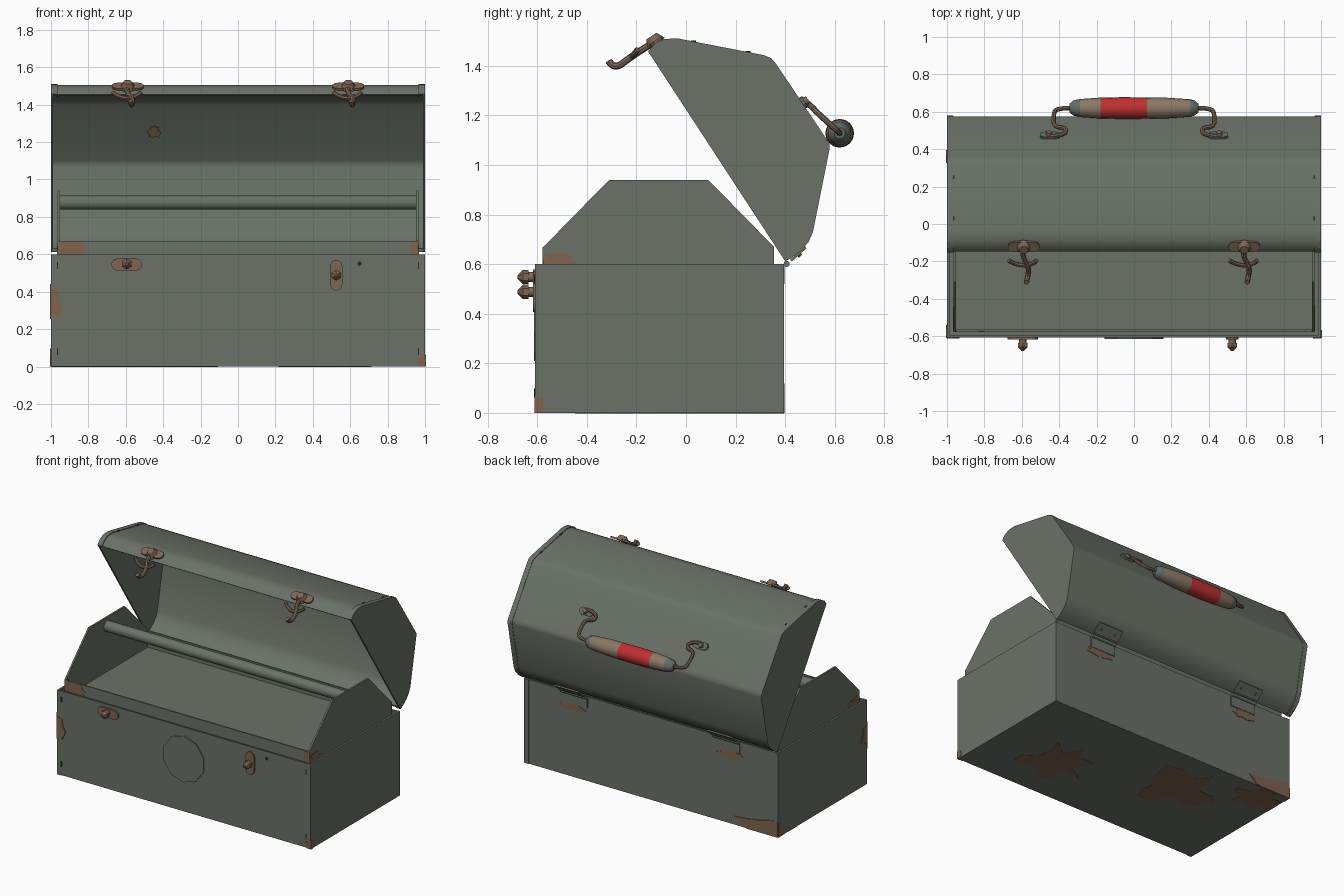
import bpy, bmesh, math, random
from mathutils import Vector, Matrix

if "Cube" in bpy.data.objects:
    bpy.data.objects.remove(bpy.data.objects["Cube"])

random.seed(4)
X, Y, Z = Vector((1, 0, 0)), Vector((0, 1, 0)), Vector((0, 0, 1))


def material(name, rgb):
    m = bpy.data.materials.new(name)
    m.diffuse_color = (*rgb, 1)
    m.use_nodes = True
    m.node_tree.nodes["Principled BSDF"].inputs["Base Color"].default_value = m.diffuse_color
    return m


GREEN = material("green_paint", (0.145, 0.168, 0.138))
RUST = material("rust", (0.215, 0.125, 0.075))
BRONZE = material("bronze_hardware", (0.21, 0.13, 0.088))
WOOD = material("worn_grip", (0.26, 0.19, 0.135))
RED = material("red_grip", (0.52, 0.03, 0.03))
CAP = material("grey_green_caps", (0.12, 0.155, 0.14))
DARK = material("dark_slots", (0.02, 0.022, 0.02))


def finish(name, bm, mats, smooth=None):
    bmesh.ops.remove_doubles(bm, verts=bm.verts, dist=1e-5)
    bmesh.ops.recalc_face_normals(bm, faces=bm.faces)
    me = bpy.data.meshes.new(name)
    bm.to_mesh(me)
    bm.free()
    for m in mats if isinstance(mats, list) else [mats]:
        me.materials.append(m)
    if smooth:
        me.shade_smooth()
        me.set_sharp_from_angle(angle=math.radians(smooth))
    ob = bpy.data.objects.new(name, me)
    bpy.context.collection.objects.link(ob)
    return ob


def frame(o, u, v):
    u, v = Vector(u).normalized(), Vector(v).normalized()
    m = Matrix((u, v, u.cross(v))).transposed().to_4x4()
    m.translation = Vector(o)
    return m


def solid(name, pts, depth, mat, fr):
    """Flat outline in the frame's plane, extruded along its normal."""
    bm = bmesh.new()
    a = [bm.verts.new(fr @ Vector((p[0], p[1], 0))) for p in pts]
    b = [bm.verts.new(fr @ Vector((p[0], p[1], depth))) for p in pts]
    bm.faces.new(a[::-1])
    bm.faces.new(b)
    for i in range(len(a)):
        j = (i + 1) % len(a)
        bm.faces.new((a[i], a[j], b[j], b[i]))
    return finish(name, bm, mat)


def box(name, x, y, z, mat=GREEN):
    pts = [(x[0], y[0]), (x[1], y[0]), (x[1], y[1]), (x[0], y[1])]
    return solid(name, pts, z[1] - z[0], mat, frame((0, 0, z[0]), X, Y))


def sheet(name, prof, k_out, k_in, x0, x1, mat):
    """Open curved shell: a yz profile swept along x."""
    c = sum((Vector(p) for p in prof), Vector((0, 0))) / len(prof)
    bm = bmesh.new()
    rings = []
    for k, x in ((k_out, x0), (k_out, x1), (k_in, x1), (k_in, x0)):
        q = [c + (Vector(p) - c) * k for p in prof]
        rings.append([bm.verts.new((x, p.x, p.y)) for p in q])
    for r in range(4):
        s, t = rings[r], rings[(r + 1) % 4]
        for i in range(len(prof) - 1):
            bm.faces.new((s[i], s[i + 1], t[i + 1], t[i]))
    for e in (0, -1):
        bm.faces.new([r[e] for r in rings])
    return finish(name, bm, mat, 40)


def cyl(name, p0, p1, r0, r1, mat, n=12):
    p0, p1 = Vector(p0), Vector(p1)
    d = p1 - p0
    m = Matrix.Translation((p0 + p1) / 2) @ d.to_track_quat('Z', 'Y').to_matrix().to_4x4()
    bm = bmesh.new()
    bmesh.ops.create_cone(bm, cap_ends=True, segments=n, radius1=r0, radius2=r1, depth=d.length, matrix=m)
    return finish(name, bm, mat, 40)


def tube(name, pts, r, mat):
    """Round wire along a smooth path, made into a mesh."""
    cu = bpy.data.curves.new(name, 'CURVE')
    cu.dimensions, cu.bevel_depth, cu.bevel_resolution = '3D', r, 2
    cu.resolution_u, cu.use_fill_caps = 6, True
    sp = cu.splines.new('NURBS')
    sp.points.add(len(pts) - 1)
    for p, c in zip(sp.points, pts):
        p.co = (*c, 1)
    sp.use_endpoint_u, sp.order_u = True, 3
    tmp = bpy.data.objects.new(name + "_path", cu)
    bpy.context.collection.objects.link(tmp)
    bpy.context.view_layer.update()
    bm = bmesh.new()
    bm.from_mesh(tmp.evaluated_get(bpy.context.evaluated_depsgraph_get()).to_mesh())
    bpy.data.objects.remove(tmp)
    bpy.data.curves.remove(cu)
    return finish(name, bm, mat, 40)


def stadium(w, h, n=5):
    c = w / 2 - h / 2
    a = [-math.pi / 2 + math.pi * i / n for i in range(n + 1)]
    r = [(c + h / 2 * math.cos(t), h / 2 * math.sin(t)) for t in a]
    return r + [(-x, -y) for x, y in r]


def patch(name, fr, u, v, ru, rv, lim=(-1, 1, 0, 0.6), depth=0.004, rough=0.3):
    pts = []
    for i in range(18):
        a, k = math.tau * i / 18, 1 + random.uniform(-rough, rough)
        p = (min(max(u + ru * k * math.cos(a), lim[0]), lim[1]), min(max(v + rv * k * math.sin(a), lim[2]), lim[3]))
        if not pts or (Vector(p) - Vector(pts[-1])).length > 1e-4:
            pts.append(p)
    solid(name, pts, depth, RUST, fr)


# Base box: walls, floor and wrapped end panels
box("base_bottom", (-0.99, 0.99), (-0.605, 0.39), (0, 0.012))
box("base_front", (-0.99, 0.99), (-0.606, -0.594), (0.004, 0.6))
box("base_back", (-0.99, 0.99), (0.379, 0.391), (0.004, 0.6))
for s, side in ((-1, "left"), (1, "right")):
    xs = lambda a, b: tuple(sorted((s * a, s * b)))
    box("base_end_" + side, xs(0.986, 1), (-0.61, 0.395), (0, 0.6))
    box("base_front_flange_" + side, xs(0.965, 0.99), (-0.61, -0.6), (0, 0.6))
    box("base_back_flange_" + side, xs(0.965, 0.99), (0.385, 0.395), (0, 0.6))
    for z in (0.08, 0.54):
        box("weld_slot_" + side, xs(0.963, 0.968), (-0.613, -0.606), (z - 0.018, z + 0.018), DARK)

# Inner tray with shaped ends and a carrying rod
tray = [(-0.575, 0.54), (0.355, 0.54), (0.355, 0.67), (0.09, 0.94), (-0.31, 0.94), (-0.575, 0.67)]
for x in (-0.965, 0.953):
    solid("tray_end", tray, 0.012, GREEN, frame((x, 0, 0), Y, Z))
box("tray_floor", (-0.955, 0.955), (-0.57, 0.35), (0.54, 0.552))
box("tray_front", (-0.955, 0.955), (-0.575, -0.565), (0.54, 0.67))
box("tray_back", (-0.955, 0.955), (0.345, 0.355), (0.54, 0.67))
cyl("tray_rod", (-0.955, -0.11, 0.877), (0.955, -0.11, 0.877), 0.038, 0.038, GREEN, 20)

# Open lid: curved shell, end flanges and flat ends
lid = [(-0.153, 1.458), (-0.13, 1.487), (-0.09, 1.508), (-0.035, 1.511), (0.315, 1.443), (0.345, 1.43),
       (0.362, 1.41), (0.567, 1.105), (0.578, 1.085), (0.579, 1.065), (0.512, 0.73), (0.495, 0.69),
       (0.46, 0.65), (0.42, 0.622), (0.4, 0.612)]
sheet("lid_shell", lid, 0.988, 0.965, -0.99, 0.99, GREEN)
for s, side in ((-1, "left"), (1, "right")):
    x0, x1 = sorted((s * 0.965, s * 0.99))
    sheet("lid_flange_" + side, lid, 1, 0.965, x0, x1, GREEN)
    solid("lid_end_" + side, lid, 0.012, GREEN, frame((0.988 if s > 0 else -1, 0, 0), Y, Z))
    for y, z in ((0.03, 1.496), (0.25, 1.453)):
        box("lid_weld_slot_" + side, (s * 0.964 - 0.003, s * 0.964 + 0.003), (y - 0.01, y + 0.01), (z - 0.01, z + 0.006), DARK)

# Handle: turned grip coloured by its length, wire arms and mounts
prof = [(-0.345, 0.022), (-0.325, 0.04), (-0.29, 0.048), (-0.18, 0.056), (-0.06, 0.058),
        (0.07, 0.057), (0.18, 0.055), (0.3, 0.047), (0.325, 0.04), (0.345, 0.022)]
bm = bmesh.new()
rings = [[bm.verts.new((x, 0.62 + r * math.cos(math.tau * i / 16), 1.128 + r * math.sin(math.tau * i / 16)))
          for i in range(16)] for x, r in prof]
for (xa, _), (xb, _), a, b in zip(prof, prof[1:], rings, rings[1:]):
    mid = (xa + xb) / 2
    for i in range(16):
        f = bm.faces.new((a[i], a[(i + 1) % 16], b[(i + 1) % 16], b[i]))
        f.material_index = 2 if abs(mid) > 0.295 or mid < -0.29 else 1 if -0.18 < mid < 0.07 else 0
for r in (rings[0], rings[-1]):
    bm.faces.new(r).material_index = 2
finish("handle_grip", bm, [WOOD, RED, CAP], 40)
slope = (0, -0.555, 0.832)
for s, side in ((-1, "left"), (1, "right")):
    path = [(0.33, 0.62, 1.128), (0.42, 0.62, 1.13), (0.43, 0.58, 1.165), (0.43, 0.52, 1.22),
            (0.36, 0.515, 1.228), (0.37, 0.475, 1.262), (0.45, 0.468, 1.265)]
    tube("handle_arm_" + side, [(s * x, y, z) for x, y, z in path], 0.012, BRONZE)
    solid("handle_mount_" + side, stadium(0.11, 0.05), 0.014, CAP, frame((s * 0.45, 0.468, 1.248), -X, slope))
    cyl("handle_mount_rivet_" + side, (s * 0.455, 0.47, 1.25), (s * 0.455, 0.492, 1.265), 0.022, 0.014, BRONZE)

# Lid latches: plate, knob, hooked lever and cross bar
for x, side in ((-0.59, "left"), (0.59, "right")):
    solid("latch_plate_" + side, stadium(0.17, 0.06), 0.012, BRONZE, frame((x, -0.118, 1.492), X, (0, 0.85, 0.5)))
    cyl("latch_knob_" + side, (x, -0.12, 1.49), (x, -0.14, 1.52), 0.042, 0.024, BRONZE)
    tube("latch_lever_" + side, [(x, -0.13, 1.495), (x - 0.01, -0.17, 1.47), (x + 0.03, -0.23, 1.43),
                                 (x + 0.02, -0.29, 1.385), (x + 0.015, -0.312, 1.42)], 0.014, BRONZE)
    tube("latch_bar_" + side, [(x - 0.08, -0.195, 1.465), (x - 0.04, -0.22, 1.435), (x + 0.04, -0.22, 1.435),
                               (x + 0.07, -0.195, 1.465)], 0.012, BRONZE)

# Front catches: one lying flat, one turned upright
for x, z, kz, u, v, side in ((-0.595, 0.545, 0.548, X, Z, "left"), (0.525, 0.488, 0.488, Z, -X, "right")):
    solid("catch_plate_" + side, stadium(0.165, 0.065), 0.014, BRONZE, frame((x, -0.604, z), u, v))
    cyl("catch_neck_" + side, (x, -0.61, kz), (x, -0.64, kz), 0.02, 0.02, BRONZE)
    cyl("catch_head_" + side, (x, -0.635, kz), (x, -0.658, kz), 0.029, 0.029, BRONZE, 6)
    cyl("catch_tip_" + side, (x, -0.658, kz), (x, -0.679, kz), 0.029, 0.008, BRONZE, 6)
cyl("screw_hole", (0.65, -0.605, 0.55), (0.65, -0.608, 0.55), 0.012, 0.012, DARK)

# Blank ten-sided badge plate
badge = [(0.165 * math.cos(math.tau * i / 10 + 0.3), 0.375 + 0.165 * math.sin(math.tau * i / 10 + 0.3)) for i in range(10)]
solid("badge_plate", badge, 0.009, GREEN, frame((0, -0.605, 0), X, Z))

# Back hinges
for x, side in ((-0.6, "left"), (0.6, "right")):
    cyl("hinge_pin_" + side, (x - 0.1, 0.406, 0.601), (x + 0.1, 0.406, 0.601), 0.012, 0.012, GREEN)
    leaf = [(-0.1, -0.04), (0.1, -0.04), (0.1, 0.04), (-0.1, 0.04)]
    solid("hinge_base_leaf_" + side, leaf, 0.008, GREEN, frame((x, 0.39, 0.56), -X, Z))
    solid("hinge_lid_leaf_" + side, leaf, 0.01, GREEN, frame((x, 0.45, 0.645), -X, (0, 0.745, 0.667)))
    for d in (-0.06, 0.06):
        cyl("hinge_rivet_" + side, (x + d, 0.45, 0.645), (x + d, 0.462, 0.632), 0.012, 0.008, CAP, 8)

# Rust patches as thin plates
FRONT, BACK = frame((0, -0.606, 0), X, Z), frame((0, 0.391, 0), -X, Z)
RIGHT, LEFT = frame((1, 0, 0), Y, Z), frame((-1, 0, 0), -Y, Z)
UNDER, TRAY = frame((0, 0, 0), X, -Y), frame((0, -0.575, 0), X, Z)
patch("rust_front_left", FRONT, -1, 0.35, 0.06, 0.085, depth=0.006)
patch("rust_front_right", FRONT, 1, 0.025, 0.04, 0.04, depth=0.006)
patch("rust_right_corner", RIGHT, -0.605, 0.02, 0.03, 0.04, (-0.61, 0.395, 0, 0.6))
patch("rust_left_front", LEFT, 0.61, 0.35, 0.06, 0.085, (-0.395, 0.61, 0, 0.6))
patch("rust_left_corner", LEFT, -0.38, 0.02, 0.06, 0.06, (-0.395, 0.61, 0, 0.6))
patch("rust_back_corner", BACK, 0.88, 0.03, 0.2, 0.08, depth=0.006)
for u in (-0.62, 0.62):
    patch("rust_under_hinge", BACK, u, 0.5, 0.09, 0.035)
patch("rust_tray_left", TRAY, -0.88, 0.62, 0.08, 0.06, (-0.96, 0.96, 0.59, 0.669), 0.003)
patch("rust_tray_right", TRAY, 0.95, 0.63, 0.035, 0.06, (-0.96, 0.96, 0.59, 0.669), 0.003)
patch("rust_tray_right_end", frame((0.965, 0, 0), Y, Z), -0.52, 0.605, 0.07, 0.035, (-0.574, 0.35, 0.59, 0.66), 0.003)
patch("rust_tray_left_end", frame((-0.965, 0, 0), -Y, Z), 0.52, 0.605, 0.07, 0.035, (-0.35, 0.574, 0.59, 0.66), 0.003)
for x, y, rx, ry in ((0.49, -0.22, 0.21, 0.17), (-0.38, 0.02, 0.24, 0.2), (-0.84, 0.28, 0.17, 0.12)):
    patch("rust_underside", UNDER, x, -y, rx, ry, (-1, 1, -0.395, 0.61), 0.002, 0.5)
patch("rust_lid_inside", frame((-0.45, 0.451, 1.254), X, slope), 0, 0, 0.03, 0.04, (-1, 1, -1, 1), 0.006)
